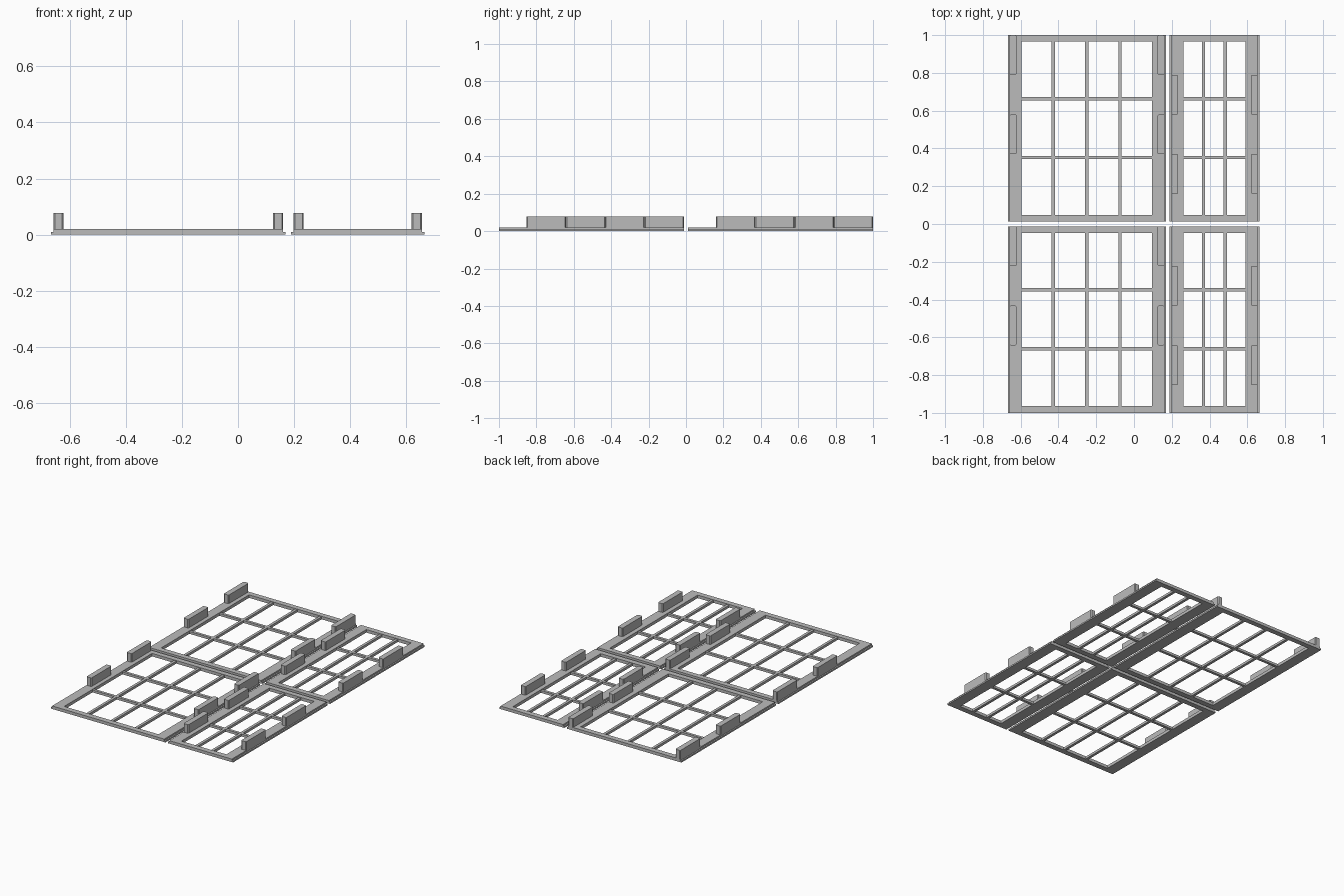
import bpy
import bmesh

cube = bpy.data.objects.get("Cube")
if cube:
    bpy.data.objects.remove(cube, do_unlink=True)

grey = bpy.data.materials.new("mid grey")
grey.use_nodes = True
colour = (0.5, 0.5, 0.5, 1)
grey.diffuse_color = colour
grey.node_tree.nodes["Principled BSDF"].inputs["Base Color"].default_value = colour

FLANGE_Z, FRAME_Z, BAR_Z, CLIP_Z = 0.01, 0.02, 0.016, 0.077
LIP, BAR, CLIP_W, CLIP_L = 0.009, 0.018, 0.036, 0.21
PANEL_Y0, PANEL_Y1 = 0.012, 1.0


def finish(bm, name):
    bmesh.ops.recalc_face_normals(bm, faces=bm.faces)
    mesh = bpy.data.meshes.new(name)
    bm.to_mesh(mesh)
    bm.free()
    mesh.materials.append(grey)
    obj = bpy.data.objects.new(name, mesh)
    bpy.context.collection.objects.link(obj)
    return obj


def slab(name, xs, ys, keep, top):
    """Extrude the kept cells of an uneven grid from the floor up to top."""
    bm = bmesh.new()
    for i in range(len(xs) - 1):
        for j in range(len(ys) - 1):
            if keep(i, j):
                corners = ((i, j), (i + 1, j), (i + 1, j + 1), (i, j + 1))
                bm.faces.new([bm.verts.new((xs[a], ys[b], 0)) for a, b in corners])
    bmesh.ops.remove_doubles(bm, verts=bm.verts, dist=0.0001)
    ext = bmesh.ops.extrude_face_region(bm, geom=bm.faces[:], use_keep_orig=True)
    for v in ext["geom"]:
        if isinstance(v, bmesh.types.BMVert):
            v.co.z = top
    return finish(bm, name)


def clip(name, x0, y0):
    """Upright tab with chamfered vertical corners."""
    bm = bmesh.new()
    bmesh.ops.create_cube(bm, size=1)
    for v in bm.verts:
        v.co.x = x0 + (v.co.x + 0.5) * CLIP_W
        v.co.y = y0 + (v.co.y + 0.5) * CLIP_L
        v.co.z = FRAME_Z + (v.co.z + 0.5) * (CLIP_Z - FRAME_Z)
    upright = [e for e in bm.edges if abs(e.verts[0].co.z - e.verts[1].co.z) > 0.01]
    bmesh.ops.bevel(bm, geom=upright, offset=0.005, segments=1, affect='EDGES')
    return finish(bm, name)


def edges(start, end, centres):
    """Opening limits split by bars: even cells are bars, odd cells are gaps."""
    out = [start]
    for c in centres:
        out += [c - BAR / 2, c + BAR / 2]
    return out + [end]


def panel(name, x0, x1, open_x, bars_x, clip_starts, dy):
    ys = [y + dy for y in [PANEL_Y0] + edges(0.048, 0.965, (0.352, 0.664)) + [PANEL_Y1]]
    inner = edges(open_x[0], open_x[1], bars_x)
    xs = [x0 + LIP] + inner + [x1 - LIP]
    nx, ny = len(xs) - 2, len(ys) - 2

    def border(i, j):
        return i in (0, nx) or j in (0, ny)

    # Frame, crossing bars and the thin lips along both long sides
    slab(name + "_frame", xs, ys, border, FRAME_Z)
    slab(name + "_bars", xs, ys,
         lambda i, j: not border(i, j) and (i % 2 == 0 or j % 2 == 0), BAR_Z)
    ends = [ys[0], ys[-1]]
    slab(name + "_right_lip", [x0, x0 + LIP], ends, lambda i, j: True, FLANGE_Z)
    slab(name + "_left_lip", [x1 - LIP, x1], ends, lambda i, j: True, FLANGE_Z)

    # Clips on both long sides
    for n, y in enumerate(clip_starts):
        clip(f"{name}_right_clip_{n + 1}", x0 + LIP, y + dy)
        clip(f"{name}_left_clip_{n + 1}", x1 - LIP - CLIP_W, y + dy)


for row, dy in (("back", 0), ("front", -PANEL_Y0 - PANEL_Y1)):
    panel(row + "_wide_panel", -0.667, 0.17, (-0.595, 0.094),
          (-0.427, -0.251, -0.074), (0.37, 0.79), dy)
    panel(row + "_narrow_panel", 0.189, 0.664, (0.262, 0.59),
          (0.368, 0.484), (0.16, 0.58), dy)
